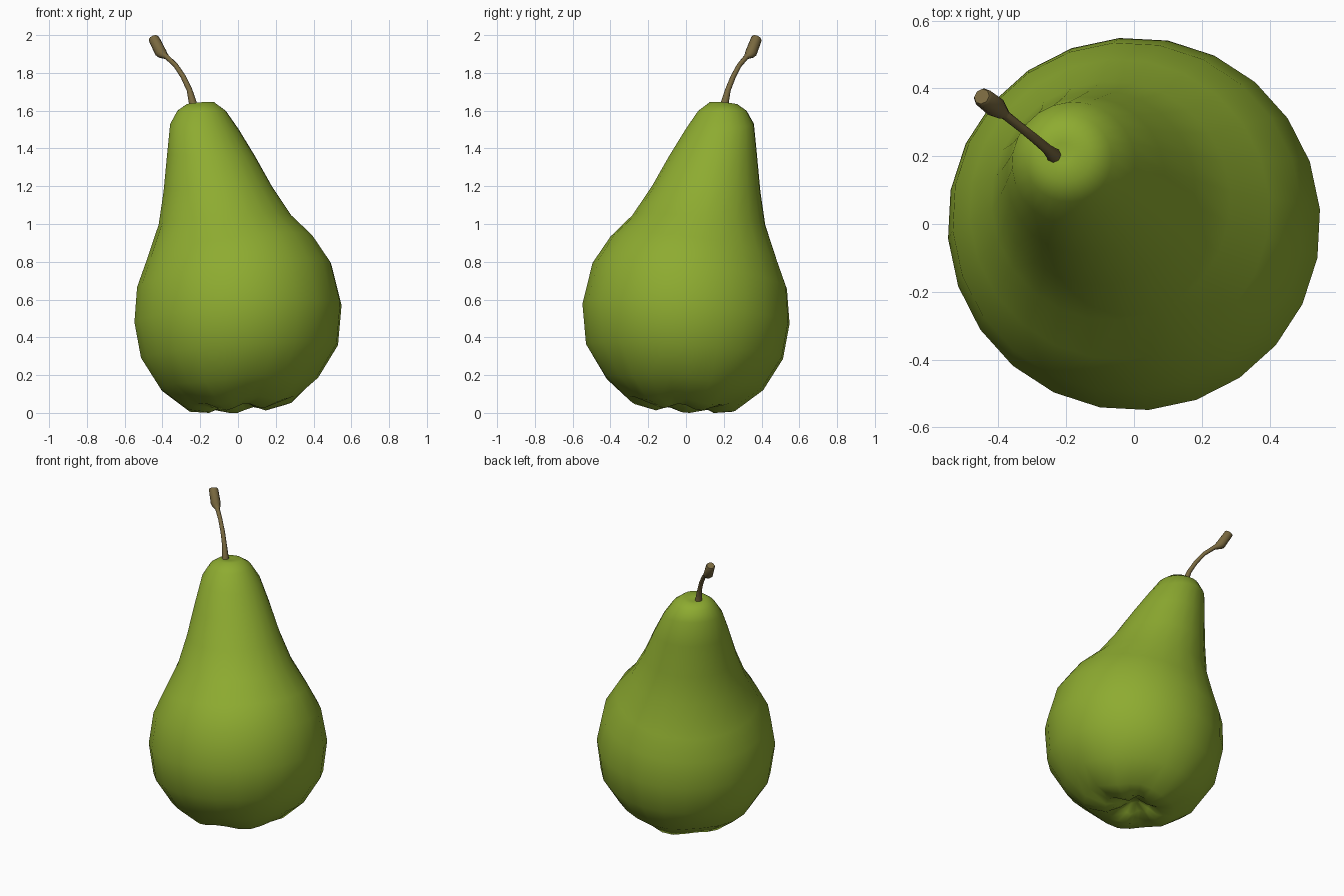
import bpy, bmesh, math
from mathutils import Vector

if "Cube" in bpy.data.objects:
    bpy.data.objects.remove(bpy.data.objects["Cube"])

def material(name, rgb):
    m = bpy.data.materials.new(name)
    m.diffuse_color = (*rgb, 1)
    m.use_nodes = True
    m.node_tree.nodes["Principled BSDF"].inputs["Base Color"].default_value = m.diffuse_color
    return m

def finish(name, bm, mat, angle):
    bmesh.ops.recalc_face_normals(bm, faces=bm.faces)
    mesh = bpy.data.meshes.new(name)
    bm.to_mesh(mesh)
    bm.free()
    mesh.materials.append(mat)
    obj = bpy.data.objects.new(name, mesh)
    bpy.context.collection.objects.link(obj)
    bpy.ops.object.select_all(action='DESELECT')
    obj.select_set(True)
    bpy.context.view_layer.objects.active = obj
    bpy.ops.object.shade_smooth_by_angle(angle=math.radians(angle))

def skin(bm, rings):
    for a, b in zip(rings, rings[1:]):
        n = len(a)
        for i in range(n):
            j = (i + 1) % n
            bm.faces.new((a[i], a[j], b[j], b[i]))

green = material("pear green", (0.27, 0.41, 0.03))
brown = material("stem brown", (0.19, 0.14, 0.05))

# Fruit: tilted rings leaning towards -x +y: (lean, height, radius, tilt, lobe depth)
RINGS = [
    (0.0, 0.085, 0.035, 0.03, 0.0),
    (0.0, 0.05, 0.09, 0.05, 0.016),
    (0.01, 0.022, 0.165, 0.07, 0.014),
    (0.02, 0.047, 0.28, 0.09, 0.012),
    (0.008, 0.157, 0.418, 0.07, 0.006),
    (0.008, 0.325, 0.523, 0.07, 0),
    (0.0, 0.525, 0.55, 0.09, 0),
    (-0.02, 0.725, 0.516, 0.126, 0),
    (-0.043, 0.865, 0.443, 0.147, 0),
    (-0.068, 1.02, 0.353, 0.07, 0),
    (-0.107, 1.185, 0.288, 0.05, 0),
    (-0.143, 1.365, 0.233, -0.02, 0),
    (-0.178, 1.515, 0.182, -0.08, 0),
    (-0.193, 1.60, 0.128, 0.0, 0),
    (-0.20, 1.638, 0.075, 0.08, 0),
    (-0.21, 1.632, 0.03, 0.08, 0),
]
SIDES = 24
bm = bmesh.new()
rings = []
for c, z, r, g, lobe in RINGS:
    ring = []
    for i in range(SIDES):
        a = math.radians(4.5) + math.tau * i / SIDES
        dx, dy = r * math.cos(a), r * math.sin(a)
        h = z + g * (dx - dy) + lobe * math.cos(5 * a + 0.6)
        ring.append(bm.verts.new((c + dx, -c + dy, max(h, 0.0))))
    rings.append(ring)
skin(bm, rings)
bm.faces.new(rings[0])
bm.faces.new(rings[-1])
finish("pear_body", bm, green, 60)

# Stem: curved thin stalk with a thicker cut end
PATH = [
    (-0.235, 0.200, 1.60, 0.027), (-0.239, 0.205, 1.64, 0.021),
    (-0.257, 0.222, 1.71, 0.015), (-0.290, 0.250, 1.78, 0.014),
    (-0.330, 0.282, 1.84, 0.013), (-0.378, 0.320, 1.885, 0.014),
    (-0.398, 0.336, 1.893, 0.026), (-0.408, 0.344, 1.905, 0.031),
    (-0.445, 0.373, 1.980, 0.029), (-0.449, 0.376, 1.988, 0.024),
]
pts = [Vector(p[:3]) for p in PATH]
side = Vector((1, 1, 0)).normalized()
bm = bmesh.new()
rings = []
for k, p in enumerate(pts):
    t = (pts[min(k + 1, len(pts) - 1)] - pts[max(k - 1, 0)]).normalized()
    if k > 5:
        t = (pts[-1] - pts[7]).normalized()
    up = t.cross(side).normalized()
    r = PATH[k][3]
    rings.append([bm.verts.new(p + r * (math.cos(a) * side + math.sin(a) * up))
                  for a in (math.tau * i / 8 for i in range(8))])
skin(bm, rings)
bm.faces.new(rings[0])
bm.faces.new(rings[-1])
finish("stem", bm, brown, 50)
